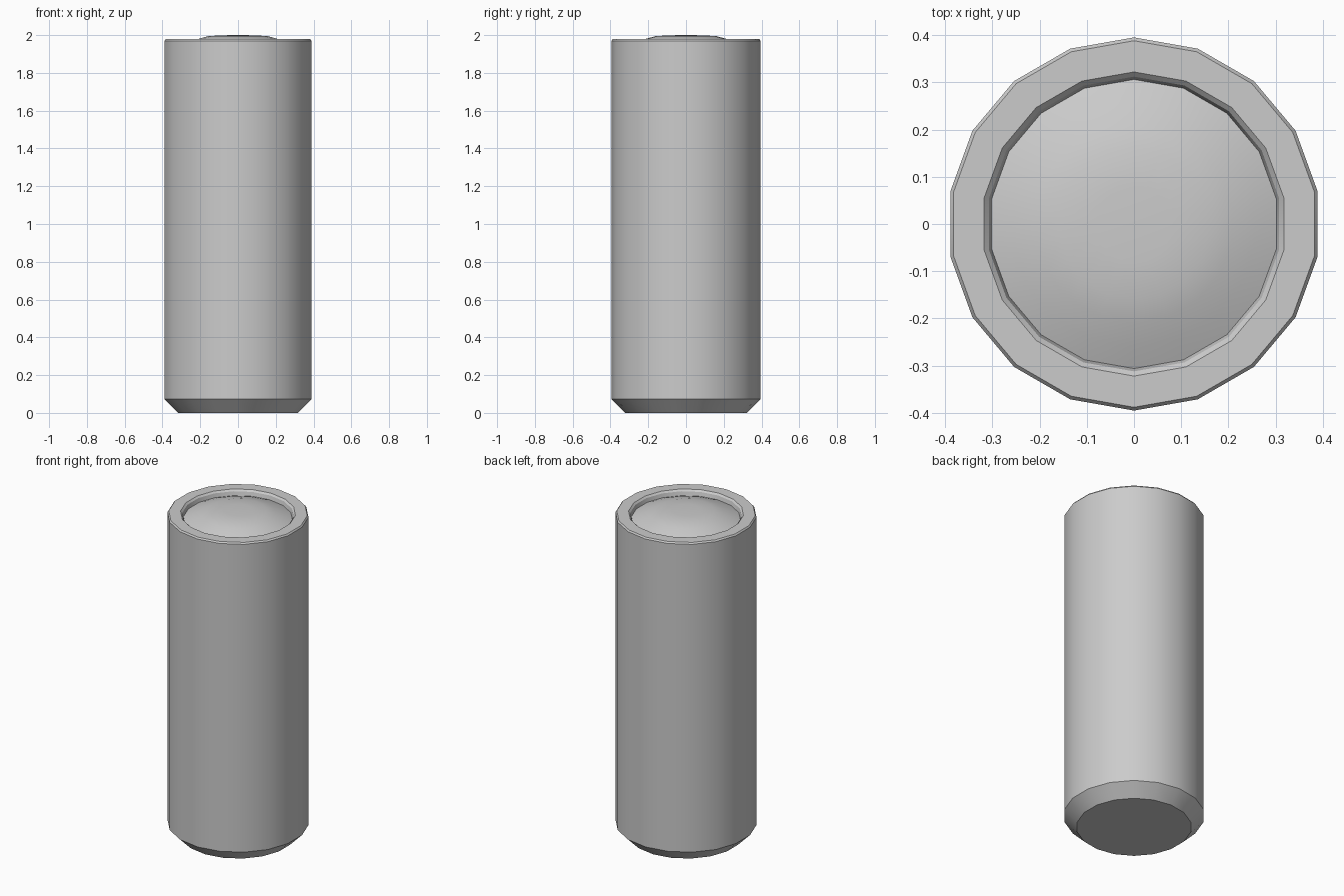
import bpy, bmesh, math

cube = bpy.data.objects.get("Cube")
if cube:
    bpy.data.objects.remove(cube, do_unlink=True)

SIDES = 18
grey = bpy.data.materials.new("light grey")
grey.use_nodes = True
colour = (0.6, 0.6, 0.6, 1)
grey.diffuse_color = colour
grey.node_tree.nodes["Principled BSDF"].inputs["Base Color"].default_value = colour


def lathe(name, profile):
    """Turn (radius, z) points about the z axis; zero radius closes to a point."""
    bm = bmesh.new()
    rings = []
    for r, z in profile:
        count = SIDES if r > 0 else 1
        rings.append([bm.verts.new((r * math.sin(i * math.tau / SIDES),
                                    r * math.cos(i * math.tau / SIDES), z))
                      for i in range(count)])
    for a, b in zip(rings, rings[1:]):
        for i in range(SIDES):
            j = (i + 1) % SIDES
            quad = [a[i % len(a)], a[j % len(a)], b[j % len(b)], b[i % len(b)]]
            bm.faces.new(list(dict.fromkeys(quad)))
    bmesh.ops.recalc_face_normals(bm, faces=bm.faces)
    mesh = bpy.data.meshes.new(name)
    bm.to_mesh(mesh)
    bm.free()
    mesh.materials.append(grey)
    obj = bpy.data.objects.new(name, mesh)
    bpy.context.collection.objects.link(obj)
    bpy.ops.object.select_all(action='DESELECT')
    obj.select_set(True)
    bpy.context.view_layer.objects.active = obj
    bpy.ops.object.shade_smooth_by_angle(angle=math.radians(25))
    return obj


# Can: chamfered foot, straight wall, bevelled rim, recess and domed lid
lathe("can_body", [
    (0, 0), (0.322, 0), (0.395, 0.073),          # foot
    (0.395, 1.97), (0.388, 1.979),               # wall and outer bevel
    (0.322, 1.979), (0.312, 1.969),              # rim and inner bevel
    (0.306, 1.945),                              # recess wall
    (0.26, 1.964), (0.21, 1.981), (0.16, 1.995), (0.08, 1.999), (0, 2.0),  # dome
])
